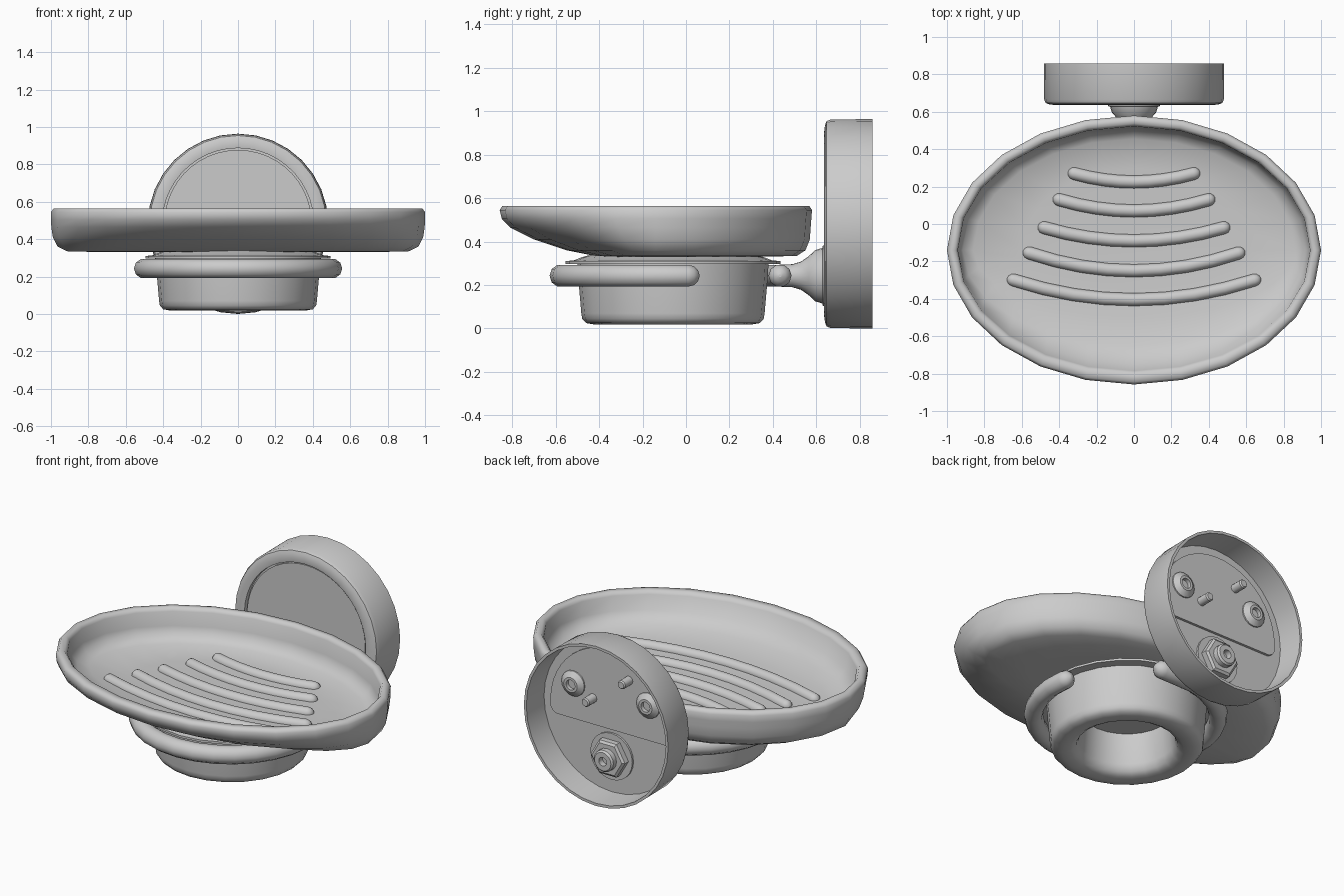
import bpy, bmesh, math
from mathutils import Vector

if "Cube" in bpy.data.objects:
    bpy.data.objects.remove(bpy.data.objects["Cube"])

PI = math.pi


def finish(name, bm, angle=35):
    bmesh.ops.recalc_face_normals(bm, faces=bm.faces[:])
    me = bpy.data.meshes.new(name)
    bm.to_mesh(me)
    bm.free()
    ob = bpy.data.objects.new(name, me)
    bpy.context.collection.objects.link(ob)
    smooth(ob, angle)
    return ob


def smooth(ob, angle=35):
    bpy.ops.object.select_all(action='DESELECT')
    ob.select_set(True)
    bpy.context.view_layer.objects.active = ob
    bpy.ops.object.shade_smooth_by_angle(angle=math.radians(angle))


def loft(name, rings, angle=35):
    """Skin a list of equal-length point loops and cap both ends."""
    bm = bmesh.new()
    loops = [[bm.verts.new(p) for p in r] for r in rings]
    n = len(loops[0])
    for a, b in zip(loops, loops[1:]):
        for i in range(n):
            j = (i + 1) % n
            bm.faces.new((a[i], a[j], b[j], b[i]))
    bm.faces.new(loops[0])
    bm.faces.new(loops[-1])
    return finish(name, bm, angle)


def lathe(name, profile, center, axis='Z', seg=24, angle=35):
    """Profile of (radius, position along axis); center is (x, y) or (x, z)."""
    rings = []
    for r, h in profile:
        ring = []
        for i in range(seg):
            t = 2 * PI * i / seg
            u, v = center[0] + r * math.cos(t), center[1] + r * math.sin(t)
            ring.append((u, v, h) if axis == 'Z' else (u, h, v))
        rings.append(ring)
    return loft(name, rings, angle)


def tube(name, pts, r):
    """Round bar along a path with domed ends."""
    pts = [Vector(p) for p in pts]
    d0, d1 = (pts[0] - pts[1]).normalized(), (pts[-1] - pts[-2]).normalized()
    dome = [(math.sin(a), math.cos(a)) for a in (PI / 6, PI / 3, 0.46 * PI)]
    path = [(pts[0] + d0 * r * s, c) for s, c in reversed(dome)]
    path += [(p, 1) for p in pts]
    path += [(pts[-1] + d1 * r * s, c) for s, c in dome]
    cu = bpy.data.curves.new(name, 'CURVE')
    cu.dimensions = '3D'
    cu.bevel_depth = r
    cu.bevel_resolution = 3
    cu.use_fill_caps = True
    sp = cu.splines.new('POLY')
    sp.points.add(len(path) - 1)
    for q, (p, k) in zip(sp.points, path):
        q.co = (*p, 1)
        q.radius = k
    ob = bpy.data.objects.new(name, cu)
    bpy.context.collection.objects.link(ob)
    bpy.ops.object.select_all(action='DESELECT')
    ob.select_set(True)
    bpy.context.view_layer.objects.active = ob
    bpy.ops.object.convert(target='MESH')
    smooth(bpy.context.object, 50)


def half_moon_slab(name, r, chord, y0, y1):
    """Disc cut by a chord below its centre, with softened corners."""
    a = math.asin(-chord / r)
    arc = [(r * math.cos(t), r * math.sin(t))
           for t in [-a + .09 + (PI + 2 * a - .18) * i / 24 for i in range(25)]]
    x = math.sqrt(r * r - chord * chord)
    outline = arc + [(-x + .01, chord + .012), (-x + .035, chord),
                     (x - .035, chord), (x - .01, chord + .012)]
    return loft(name, [[(u, y, .482 + v) for u, v in outline] for y in (y0, y1)])


# Oval dish: (half width, front y, back y, z), outside bottom to inside floor
DISH = [(.62, -.34, .34, .33), (.91, -.42, .51, .334), (.965, -.55, .55, .36),
        (.99, -.70, .57, .41), (.998, -.81, .574, .465), (1.0, -.848, .577, .505),
        (1.0, -.858, .58, .545), (.985, -.845, .567, .565), (.957, -.80, .537, .565),
        (.942, -.785, .522, .545), (.938, -.75, .517, .46), (.915, -.65, .495, .412),
        (.86, -.50, .455, .385), (.60, -.32, .30, .373)]
YC = -0.14
rings = []
for rx, yf, yb, z in DISH:
    ring = []
    for i in range(24):
        t = 2 * PI * i / 24
        s = math.sin(t)
        ring.append((rx * math.cos(t), YC + s * ((yb - YC) if s > 0 else (YC - yf)), z))
    rings.append(ring)
loft("soap_dish", rings, 60)

# Curved ribs on the dish floor: (half length, end y, middle y)
for k, (w, ye, ym) in enumerate([(.32, .27, .225), (.40, .13, .07), (.48, -.02, -.09),
                                 (.56, -.155, -.25), (.645, -.30, -.405)]):
    tube(f"drain_rib_{k + 1}",
         [(w * u, ym + (ye - ym) * u * u, .37 + (.006 if k == 4 else 0))
          for u in [i / 4 - 1 for i in range(9)]], .035)

# Hollow foot under the dish with collar
lathe("dish_foot", [(.25, .26), (.265, .08), (.28, .04), (.31, .022), (.36, .018),
                    (.40, .025), (.418, .045), (.422, .07), (.435, .22), (.44, .297),
                    (.495, .297), (.495, .31), (.455, .314), (.42, .328), (.36, .345)],
      (0, -.06), angle=50)

# Open holder ring that the foot sits in, straight where it meets the stem
a0, a1 = math.radians(98), math.radians(360 + 9)
tube("holder_ring", [(.16, .433, .243), (.06, .433, .243)] +
     [(.505 * math.cos(t), -.07 + .505 * math.sin(t), .243)
      for t in [a0 + (a1 - a0) * i / 22 for i in range(23)]], .053)

# Flared stem from ring to wall mount
lathe("stem", [(.05, .42), (.053, .49), (.065, .53), (.09, .565), (.118, .595),
               (.128, .628), (.14, .63), (.14, .65)], (0, .243), 'Y')

# Wall mount: round cup open at the back, half-moon pocket in front
mount = lathe("wall_mount", [(.40, .64), (.425, .636), (.455, .64), (.472, .647),
                             (.48, .665), (.482, .858), (.466, .858), (.458, .70),
                             (.30, .70)], (0, .482), 'Y', 32)
cutter = half_moon_slab("pocket_cutter", .405, -.075, .60, .665)
cutter.hide_render = True
cut = mount.modifiers.new("pocket", 'BOOLEAN')
cut.object = cutter
cut.solver = 'EXACT'
bpy.context.view_layer.objects.active = mount
bpy.ops.object.modifier_apply(modifier="pocket")
bpy.data.objects.remove(cutter)
smooth(mount)
half_moon_slab("face_plate", .395, -.066, .65, .68)
half_moon_slab("back_plate", .405, -.075, .69, .715)

# Fixings inside the mount; the two locating pins sit on a diagonal
for side, s in (("left", -1), ("right", 1)):
    lathe(f"screw_boss_{side}", [(.078, .70), (.076, .722), (.045, .745), (.03, .745),
                                 (.03, .722)], (.25 * s, .62), 'Y', 16)
    lathe(f"locating_pin_{side}", [(.026, .70), (.026, .785), (.02, .793)],
          (.12 * s, .65 - .085 * s), 'Y', 12)
lathe("washer", [(.14, .69), (.14, .712)], (0, .243), 'Y')
lathe("hex_nut", [(.115, .71), (.115, .745), (.10, .755)], (0, .243), 'Y', 6, 20)
lathe("bolt_end", [(.065, .75), (.065, .785), (.055, .795), (.026, .795), (.026, .76)],
      (0, .243), 'Y', 16)
